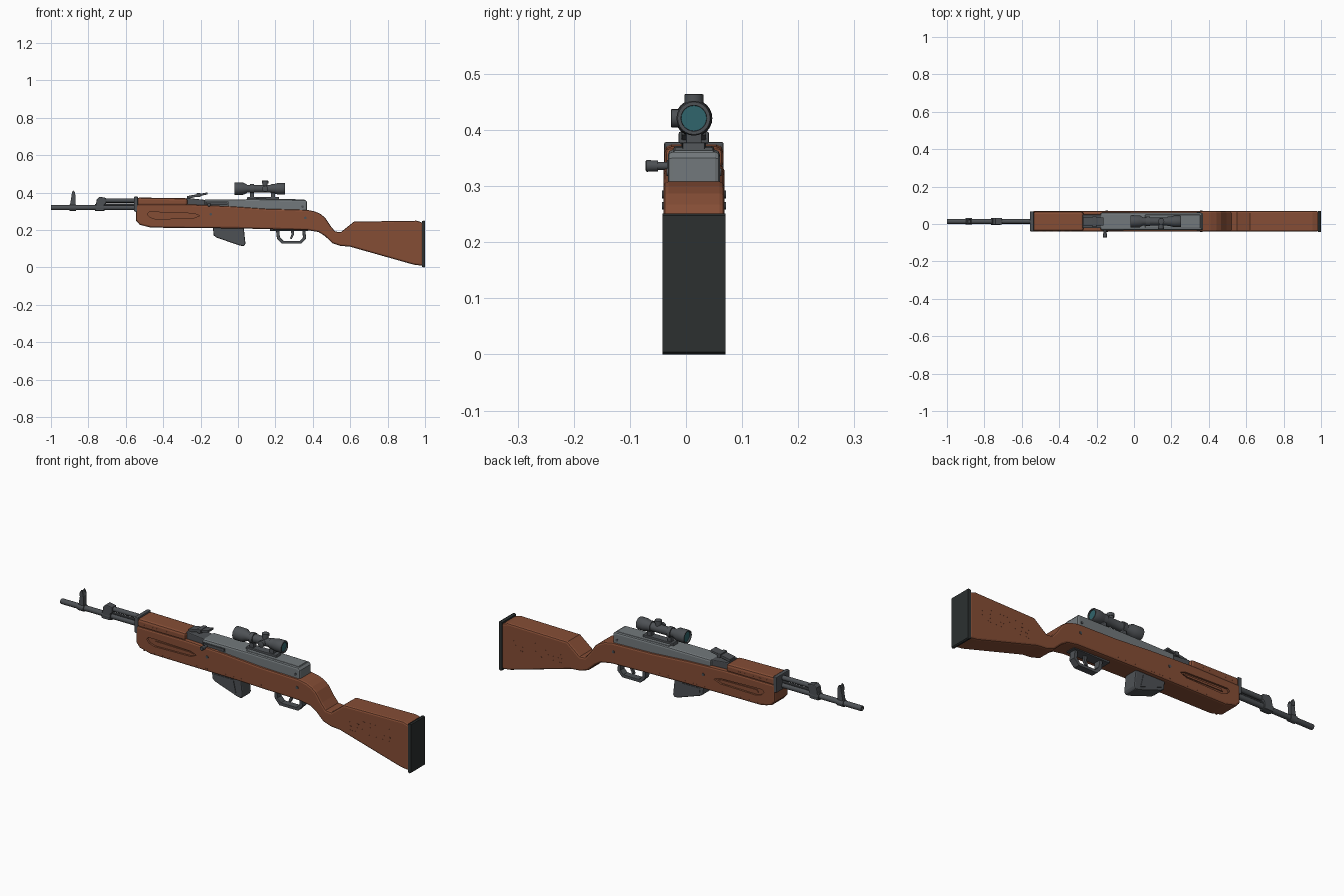
import bpy, bmesh, math, random
from mathutils import Vector

C = 0.014  # centre plane of the rifle in y


def material(name, col):
    m = bpy.data.materials.new(name)
    m.diffuse_color = (*col, 1)
    return m


WOOD = material("wood", (0.235, 0.075, 0.036))
DARK = material("dark_metal", (0.075, 0.082, 0.09))
STEEL = material("light_metal", (0.17, 0.19, 0.20))
RUBBER = material("rubber", (0.025, 0.03, 0.03))
GLASS = material("glass", (0.03, 0.13, 0.15))


def finish(name, bm, mat, bevel=0, angle=60):
    bmesh.ops.recalc_face_normals(bm, faces=bm.faces)
    me = bpy.data.meshes.new(name)
    bm.to_mesh(me)
    bm.free()
    ob = bpy.data.objects.new(name, me)
    bpy.context.collection.objects.link(ob)
    if mat:
        me.materials.append(mat)
    if bevel:
        b = ob.modifiers.new("bevel", 'BEVEL')
        b.width, b.segments = bevel, 2
        b.limit_method, b.angle_limit = 'ANGLE', math.radians(angle)
    return ob


def prism(name, pts, half, mat, bevel=0, y=C, angle=60):
    """Side profile (x, z) extruded across y."""
    bm = bmesh.new()
    f = bm.faces.new([bm.verts.new((x, y - half, z)) for x, z in pts])
    r = bmesh.ops.extrude_face_region(bm, geom=[f])
    for v in r["geom"]:
        if isinstance(v, bmesh.types.BMVert):
            v.co.y = y + half
    return finish(name, bm, mat, bevel, angle)


def box(name, x0, x1, z0, z1, half, mat, bevel=0, y=C):
    return prism(name, [(x0, z0), (x1, z0), (x1, z1), (x0, z1)], half, mat, bevel, y)


def lathe(name, start, axis, prof, mat, n=20):
    """Rings of (distance, radius) along an axis."""
    bm = bmesh.new()
    q = Vector(axis).to_track_quat('Z', 'Y')
    rings = []
    for d, r in prof:
        rings.append([bm.verts.new(Vector(start) + q @ Vector((
            r * math.cos(2 * math.pi * i / n), r * math.sin(2 * math.pi * i / n), d))) for i in range(n)])
    for a, b in zip(rings, rings[1:]):
        for i in range(n):
            bm.faces.new((a[i], a[(i + 1) % n], b[(i + 1) % n], b[i]))
    bm.faces.new(rings[0])
    bm.faces.new(rings[-1])
    ob = finish(name, bm, mat)
    bpy.context.view_layer.objects.active = ob
    ob.select_set(True)
    bpy.ops.object.shade_smooth_by_angle(angle=math.radians(35))
    ob.select_set(False)
    return ob


def cut(target, cutter):
    cutter.hide_render = True
    cutter.display_type = 'WIRE'
    m = target.modifiers.new("cut", 'BOOLEAN')
    m.object, m.solver = cutter, 'EXACT'


# Wooden stock with grooves in the fore-end
stock = prism("stock", [
    (-0.545, 0.337), (-0.545, 0.25), (-0.525, 0.228), (-0.465, 0.213), (0, 0.209), (0.37, 0.2),
    (0.43, 0.19), (0.465, 0.168), (0.505, 0.13), (0.545, 0.116), (0.60, 0.111), (0.94, 0.015),
    (0.987, 0.009), (0.987, 0.24), (0.955, 0.25), (0.62, 0.245), (0.585, 0.217), (0.55, 0.189),
    (0.52, 0.192), (0.495, 0.222), (0.465, 0.267), (0.44, 0.287), (0.41, 0.3), (0.37, 0.308),
    (0.15, 0.314), (-0.05, 0.328), (-0.26, 0.337)], 0.0545, WOOD, 0.009)
groove = [(-0.485, 0.285), (-0.47, 0.268), (-0.44, 0.259), (-0.24, 0.263),
          (-0.205, 0.277), (-0.235, 0.289), (-0.44, 0.296), (-0.475, 0.296)]
for side, s in (("right", -1), ("left", 1)):
    cut(stock, prism("groove_cutter_" + side, groove, 0.012, None, y=C + s * 0.057))
    prism("groove_insert_" + side, [(-0.45, 0.274), (-0.25, 0.272), (-0.225, 0.277), (-0.25, 0.282),
                                    (-0.44, 0.285)], 0.005, WOOD, y=C + s * 0.045)
prism("butt_pad", [(0.983, 0.004), (0.994, 0), (1, 0.004), (1, 0.248), (0.994, 0.251), (0.983, 0.247)],
      0.056, RUBBER)
prism("upper_handguard", [(-0.54, 0.33), (-0.27, 0.33), (-0.27, 0.37), (-0.54, 0.374)], 0.0525, WOOD, 0.012)

# Shallow worn marks on the sides of the wood
random.seed(4)
bm = bmesh.new()
marks = [(0.66 + 0.036 * i, 0.19 - 0.02 * j) for i in range(8) for j in range(4) if (i + j) % 5]
marks += [(-0.5 + 0.05 * i, 0.224) for i in range(14)] + [(-0.5 + 0.04 * i, 0.35) for i in range(5)]
for x, z in marks:
    for s in (-1, 1):
        w, h = random.uniform(0.008, 0.024), random.uniform(0.002, 0.005)
        r = bmesh.ops.create_cube(bm, size=1)
        y = C + s * (0.0523 if z > 0.34 else 0.0543)
        for v in r["verts"]:
            v.co = Vector((x + v.co.x * w, y + v.co.y * 0.0015, z + v.co.z * h))
finish("wood_wear_marks", bm, WOOD)

# Fore-end cap, barrel and gas system
prism("fore_end_cap", [(-0.556, 0.3), (-0.535, 0.295), (-0.535, 0.379), (-0.556, 0.379)], 0.053, DARK, 0.004)
lathe("barrel", (-1, C, 0.32), (1, 0, 0), [(0.03, 0.007), (0, 0.007), (0, 0.0125), (0.005, 0.0135),
                                           (0.5, 0.0135)], DARK, 16)
lathe("gas_tube", (-0.74, C, 0.358), (1, 0, 0), [(0, 0.012), (0.22, 0.012)], DARK, 16)
lathe("cleaning_rod", (-0.74, C, 0.337), (1, 0, 0), [(0, 0.006), (0.22, 0.006)], DARK, 10)
prism("gas_block", [(-0.765, 0.303), (-0.715, 0.303), (-0.715, 0.335), (-0.705, 0.345), (-0.705, 0.372),
                    (-0.74, 0.378), (-0.755, 0.365)], 0.018, DARK, 0.004)
lathe("gas_block_collar", (-0.765, C, 0.32), (1, 0, 0), [(0, 0.019), (0.05, 0.019)], DARK, 16)

# Front sight
lathe("front_sight_collar", (-0.902, C, 0.32), (1, 0, 0), [(0, 0.018), (0.035, 0.018)], DARK, 16)
prism("front_sight_tower", [(-0.9, 0.325), (-0.868, 0.325), (-0.868, 0.385), (-0.875, 0.4),
                            (-0.888, 0.4), (-0.892, 0.37)], 0.011, DARK, 0.002)
for side, s in (("right", -1), ("left", 1)):
    prism("front_sight_ear_" + side, [(-0.89, 0.38), (-0.87, 0.38), (-0.872, 0.402), (-0.88, 0.412),
                                      (-0.888, 0.402)], 0.003, DARK, y=C + s * 0.011)

# Rear sight
prism("rear_sight_base", [(-0.275, 0.33), (-0.165, 0.33), (-0.165, 0.36), (-0.2, 0.364), (-0.275, 0.372)],
      0.036, DARK, 0.004)
prism("rear_sight_leaf", [(-0.272, 0.373), (-0.265, 0.368), (-0.162, 0.391), (-0.162, 0.402),
                          (-0.18, 0.398), (-0.272, 0.382)], 0.022, DARK, 0.002)
box("rear_sight_slide", -0.222, -0.2, 0.376, 0.397, 0.027, DARK, 0.003)

# Receiver with ejection slot
receiver = prism("receiver", [(-0.18, 0.31), (0.37, 0.29), (0.37, 0.35), (0.36, 0.361), (0.1, 0.365),
                              (-0.18, 0.364)], 0.0465, STEEL, 0.009)
cut(receiver, box("slot_cutter", -0.175, -0.05, 0.33, 0.35, 0.012, None, y=C - 0.047))
box("bolt_carrier", -0.17, -0.055, 0.333, 0.347, 0.01, DARK, y=C - 0.038)
prism("receiver_top_plate", [(0.06, 0.358), (0.355, 0.352), (0.355, 0.364), (0.06, 0.369)], 0.036, STEEL, 0.003)
for i, (x, z) in enumerate(((0.345, 0.325), (-0.145, 0.285), (0.36, 0.265))):
    lathe(f"cross_pin_{i}", (x, C - 0.057 if i else C - 0.049, z), (0, 1, 0),
          [(0, 0.007), (0.114 if i else 0.098, 0.007)], DARK, 12)
lathe("bolt_handle", (-0.155, C - 0.03, 0.336), (0, -1, 0),
      [(0, 0.007), (0.034, 0.007), (0.034, 0.0095), (0.054, 0.0105), (0.056, 0.008)], DARK, 16)

# Magazine
prism("magazine", [(-0.135, 0.22), (-0.13, 0.172), (-0.115, 0.16), (0.01, 0.117), (0.033, 0.114),
                   (0.04, 0.128), (0.03, 0.22)], 0.036, DARK, 0.006)
for side, s in (("right", -1), ("left", 1)):
    prism("magazine_panel_" + side, [(-0.115, 0.2), (-0.112, 0.175), (0.005, 0.134), (-0.01, 0.2)],
          0.002, DARK, y=C + s * 0.0365)

# Trigger and guard
guard_out = [(0.202, 0.21), (0.208, 0.155), (0.235, 0.127), (0.338, 0.127), (0.364, 0.155), (0.36, 0.205)]
guard_in = [(0.344, 0.205), (0.347, 0.16), (0.33, 0.142), (0.243, 0.142), (0.224, 0.162), (0.22, 0.21)]
prism("trigger_guard", guard_out + guard_in, 0.017, DARK, 0.002)
box("trigger_plate", 0.17, 0.375, 0.196, 0.207, 0.026, DARK, 0.002)
prism("trigger", [(0.28, 0.205), (0.3, 0.205), (0.299, 0.175), (0.288, 0.153), (0.277, 0.154),
                  (0.286, 0.177)], 0.006, DARK)

# Telescopic sight on its mount
SZ = 0.421
lathe("scope_body", (-0.02, C, SZ), (1, 0, 0),
      [(0.012, 0.026), (0, 0.027), (0, 0.032), (0.01, 0.033), (0.05, 0.032), (0.07, 0.021), (0.19, 0.021),
       (0.205, 0.023), (0.235, 0.031), (0.268, 0.031), (0.272, 0.029), (0.272, 0.023), (0.262, 0.022)], DARK, 24)
lathe("front_lens", (-0.012, C, SZ), (1, 0, 0), [(0, 0.0262), (0.01, 0.0262)], GLASS, 24)
lathe("rear_lens", (0.24, C, SZ), (1, 0, 0), [(0, 0.0215), (0.007, 0.0225)], GLASS, 24)
knob = [(0, 0.014), (0.028, 0.014), (0.028, 0.017), (0.042, 0.017), (0.043, 0.015)]
lathe("top_turret", (0.145, C, SZ), (0, 0, 1), knob, DARK)
lathe("side_turret", (0.145, C, SZ), (0, -1, 0), [(d * 0.95, r * 0.95) for d, r in knob], DARK)
for side, x in (("front", 0.075), ("rear", 0.188)):
    lathe(f"scope_ring_{side}", (x - 0.01, C, SZ), (1, 0, 0), [(0, 0.026), (0.02, 0.026)], DARK)
    box(f"scope_mount_{side}", x - 0.011, x + 0.011, 0.372, 0.405, 0.014, DARK, 0.002)
prism("scope_rail", [(0.045, 0.36), (0.222, 0.36), (0.218, 0.378), (0.05, 0.378)], 0.02, DARK, 0.003)
